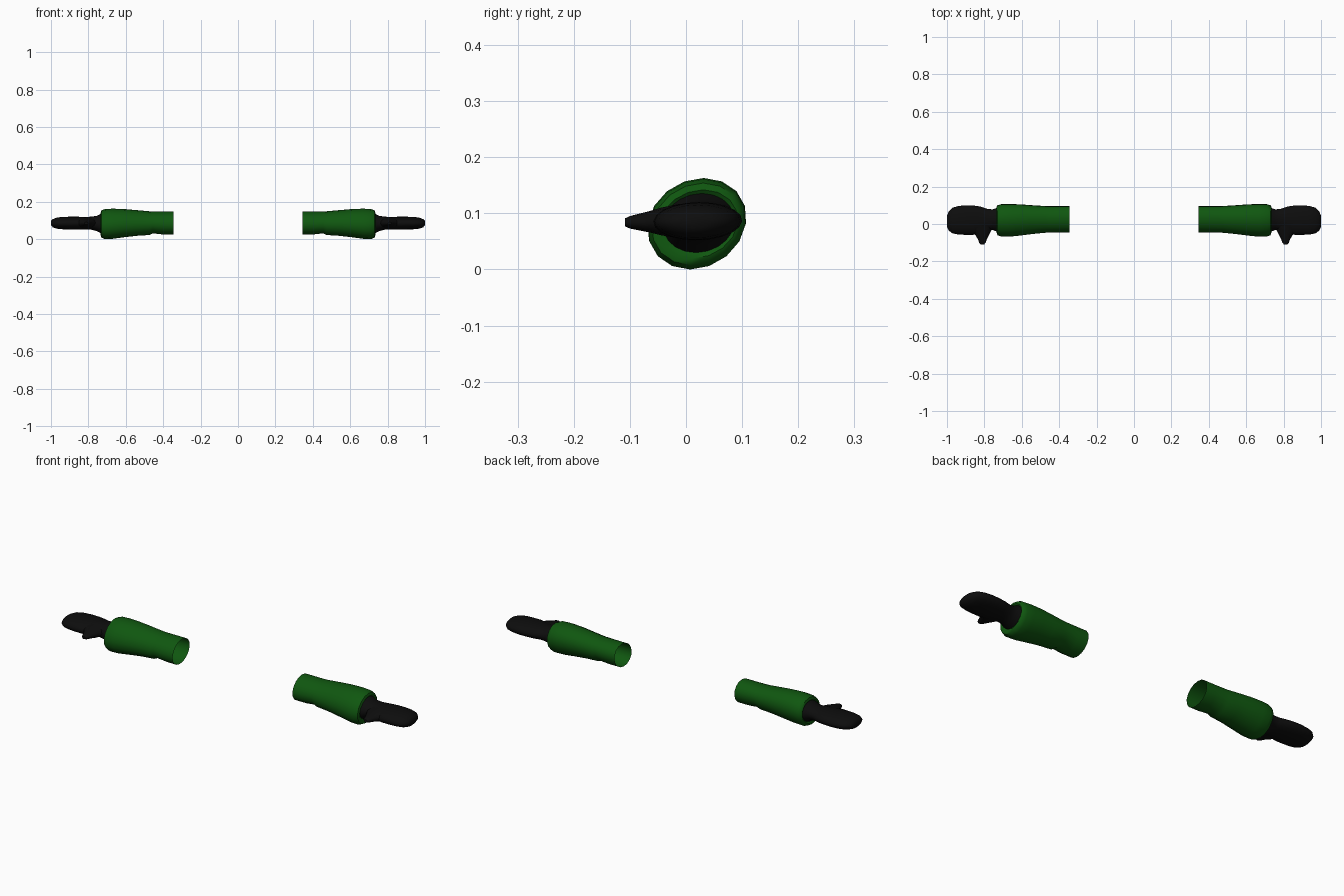
import bpy
import math

cube = bpy.data.objects.get("Cube")
if cube:
    bpy.data.objects.remove(cube, do_unlink=True)


def material(name, rgb):
    m = bpy.data.materials.new(name)
    m.use_nodes = True
    m.diffuse_color = (*rgb, 1)
    bsdf = m.node_tree.nodes["Principled BSDF"]
    bsdf.inputs["Base Color"].default_value = (*rgb, 1)
    bsdf.inputs["Roughness"].default_value = 0.8
    return m


GREEN = material("sleeve green", (0.005, 0.095, 0.005))
BLACK = material("glove black", (0.004, 0.004, 0.004))


def loft(name, rings, mat, side, sides=16, along="x", skew=0.0, cap=True):
    """Skin elliptical rings (position, low a, high a, low z, high z) along x or y."""
    verts, faces = [], []
    for p, a0, a1, z0, z1 in rings:
        for k in range(sides):
            t = 2 * math.pi * k / sides
            dz = (z1 - z0) / 2 * math.sin(t)
            a = (a0 + a1) / 2 + (a1 - a0) / 2 * math.cos(t) + skew * dz
            z = (z0 + z1) / 2 + dz
            x, y = (p, a) if along == "x" else (a, p)
            verts.append((side * x, y, z))
    for r in range(len(rings) - 1):
        for k in range(sides):
            i, j = r * sides + k, r * sides + (k + 1) % sides
            faces.append((i, j, j + sides, i + sides))
    if cap:
        last = (len(rings) - 1) * sides
        faces.append(tuple(range(last, last + sides)))
    if side < 0:
        faces = [f[::-1] for f in faces]
    mesh = bpy.data.meshes.new(name)
    mesh.from_pydata(verts, [], faces)
    mesh.materials.append(mat)
    obj = bpy.data.objects.new(name, mesh)
    bpy.context.collection.objects.link(obj)
    bpy.ops.object.select_all(action="DESELECT")
    obj.select_set(True)
    bpy.context.view_layer.objects.active = obj
    bpy.ops.object.shade_smooth_by_angle(angle=math.radians(50))
    return obj


# Sleeve: open at the upper arm, folded under the elbow, rolled in at the cuff
SLEEVE = [
    (0.345, -0.045, 0.095, 0.025, 0.148),
    (0.40, -0.045, 0.095, 0.025, 0.148),
    (0.455, -0.045, 0.095, 0.031, 0.148),
    (0.475, -0.047, 0.096, 0.022, 0.149),
    (0.54, -0.053, 0.100, 0.018, 0.155),
    (0.61, -0.062, 0.105, 0.010, 0.161),
    (0.67, -0.068, 0.107, 0.002, 0.163),
    (0.71, -0.067, 0.106, 0.000, 0.161),
    (0.730, -0.060, 0.100, 0.008, 0.154),
    (0.734, -0.048, 0.092, 0.020, 0.142),
    (0.725, -0.035, 0.080, 0.035, 0.130),
]

# Hand: flared wrist, flat mitten palm and rounded fingertips
HAND = [
    (0.715, -0.043, 0.092, 0.026, 0.139),
    (0.735, -0.040, 0.085, 0.032, 0.134),
    (0.755, -0.032, 0.078, 0.043, 0.125),
    (0.785, -0.034, 0.081, 0.051, 0.120),
    (0.82, -0.048, 0.093, 0.052, 0.119),
    (0.86, -0.058, 0.099, 0.052, 0.120),
    (0.90, -0.058, 0.100, 0.052, 0.120),
    (0.94, -0.056, 0.096, 0.053, 0.119),
    (0.97, -0.050, 0.087, 0.056, 0.115),
    (0.99, -0.036, 0.068, 0.063, 0.107),
    (1.0, -0.015, 0.045, 0.074, 0.097),
]

# Thumb: tapering towards the front (position, low x, high x, low z, high z)
THUMB = [
    (-0.01, 0.750, 0.890, 0.055, 0.117),
    (-0.045, 0.768, 0.860, 0.061, 0.110),
    (-0.065, 0.779, 0.844, 0.066, 0.104),
    (-0.085, 0.788, 0.833, 0.070, 0.099),
    (-0.100, 0.793, 0.828, 0.073, 0.095),
    (-0.109, 0.801, 0.821, 0.077, 0.091),
]

for label, side in (("left", 1), ("right", -1)):
    loft(label + "_sleeve", SLEEVE, GREEN, side, skew=0.15, cap=False)
    loft(label + "_hand", HAND, BLACK, side, sides=20, skew=0.1)
    loft(label + "_thumb", THUMB, BLACK, side, sides=12, along="y")

# The thumb runs towards -y, so its faces need turning outwards
for name in ("left_thumb", "right_thumb"):
    mesh = bpy.data.objects[name].data
    if (mesh.polygons[-1].normal.y > 0):
        mesh.flip_normals()
